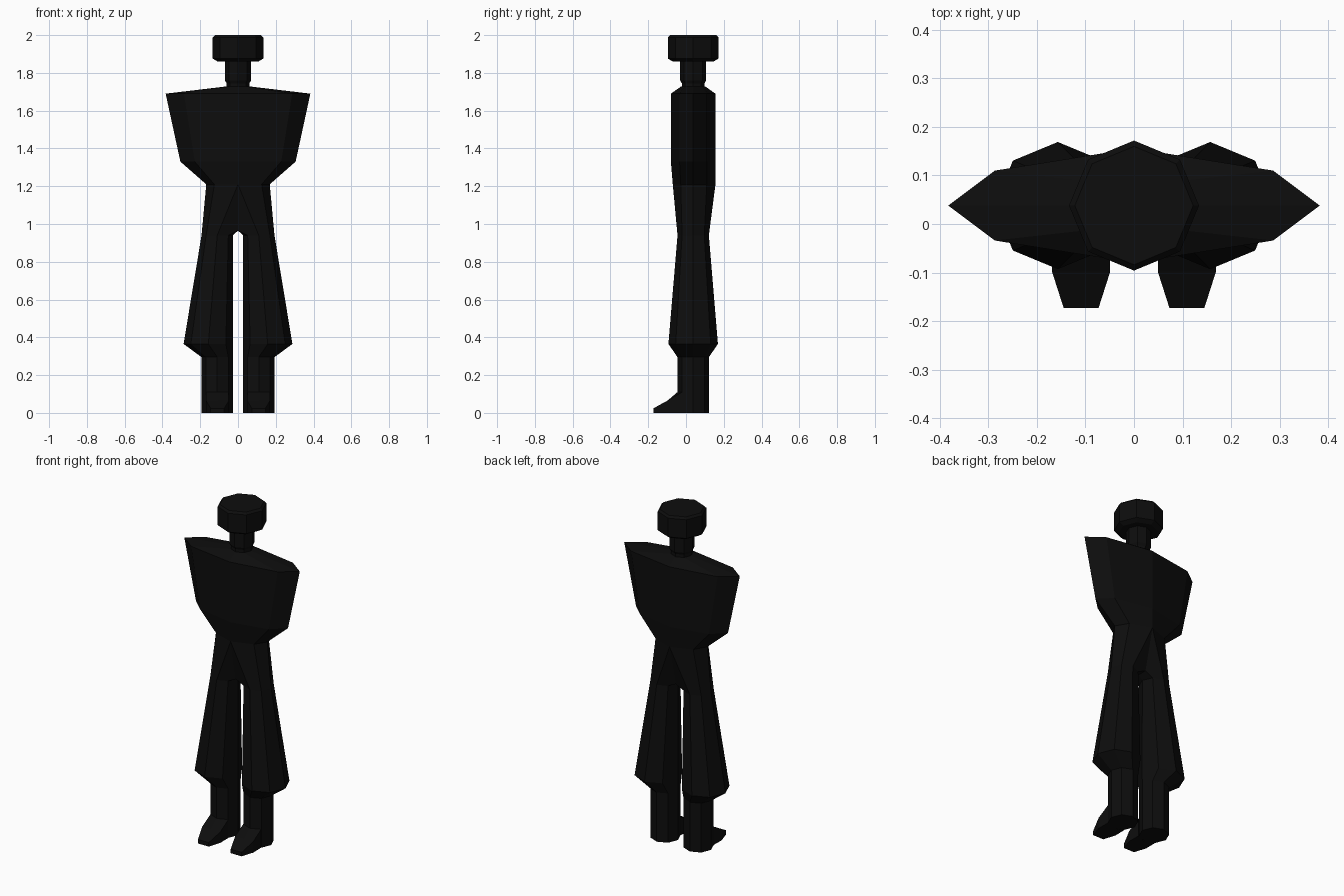
import bpy, bmesh
from math import sin, cos, pi

if "Cube" in bpy.data.objects:
    bpy.data.objects.remove(bpy.data.objects["Cube"])

YC = 0.038  # body axis sits slightly behind the origin

black = bpy.data.materials.new("black")
black.diffuse_color = (0.004, 0.004, 0.004, 1)
black.use_nodes = True
black.node_tree.nodes["Principled BSDF"].inputs["Base Color"].default_value = black.diffuse_color


def loft(name, rings, cap_start=True, cap_end=True, mirror=False):
    """Skin a list of equal-length closed rings into a flat-shaded object."""
    bm = bmesh.new()
    vs = [[bm.verts.new(p) for p in r] for r in rings]
    n = len(rings[0])
    for a, b in zip(vs, vs[1:]):
        for i in range(n):
            j = (i + 1) % n
            bm.faces.new((a[i], a[j], b[j], b[i]))
    if cap_start:
        bm.faces.new(vs[0][::-1])
    if cap_end:
        bm.faces.new(vs[-1])
    bmesh.ops.recalc_face_normals(bm, faces=bm.faces)
    me = bpy.data.meshes.new(name)
    bm.to_mesh(me)
    bm.free()
    me.materials.append(black)
    ob = bpy.data.objects.new(name, me)
    bpy.context.collection.objects.link(ob)
    if mirror:
        ob.modifiers.new("mirror", 'MIRROR')
    return ob


def octagon(x, r, z):
    return [(x + r * cos(k * pi / 4), YC + r * sin(k * pi / 4), z) for k in range(8)]


def body_ring(w, mx, my, d, z, front=None):
    """Stretched octagon: side tip w, corner (mx, my), back depth d."""
    f = front or d
    s = f / d
    return [(w, YC, z), (mx, YC + my, z), (0, YC + d, z), (-mx, YC + my, z),
            (-w, YC, z), (-mx, YC - my * s, z), (0, YC - f, z), (mx, YC - my * s, z)]


# Torso with wide pointed shoulders
waist = body_ring(0.168, 0.125, 0.072, 0.118, 1.21, 0.108)
loft("torso", [
    waist,
    body_ring(0.305, 0.229, 0.072, 0.118, 1.33),
    body_ring(0.383, 0.287, 0.072, 0.118, 1.69),
    body_ring(0.064, 0.045, 0.045, 0.064, 1.728),
], cap_start=False)

# Trousers and lower leg; top ring wraps from the waist down to the crotch
crotch = 0.965
top = [waist[0], waist[1], waist[2],
       (0, YC + 0.059, crotch), (0, YC, crotch), (0, YC - 0.059, crotch),
       waist[6], waist[7]]
loft("legs", [
    octagon(0.110, 0.083, 0.0),
    octagon(0.110, 0.083, 0.295),
    octagon(0.157, 0.131, 0.365),
    octagon(0.110, 0.083, 0.94),
    top,
], cap_end=False, mirror=True)


# Feet
def foot_ring(y, w, h, y_mid):
    x = 0.109
    return [(x - w, y, 0), (x, y_mid, 0), (x + w, y, 0),
            (x + w, y, h), (x, y_mid, h), (x - w, y, h)]


loft("feet", [
    foot_ring(-0.021, 0.059, 0.11, -0.045),
    foot_ring(-0.098, 0.060, 0.065, -0.098),
    foot_ring(-0.173, 0.036, 0.024, -0.173),
], cap_start=False, mirror=True)

# Neck
loft("neck", [octagon(0, r, z) for r, z in
              [(0.06, 1.71), (0.06, 1.745), (0.069, 1.76), (0.069, 1.87)]])

# Head
loft("head", [octagon(0, r, z) for r, z in
              [(0.108, 1.86), (0.134, 1.876), (0.134, 1.988), (0.122, 2.0)]])
